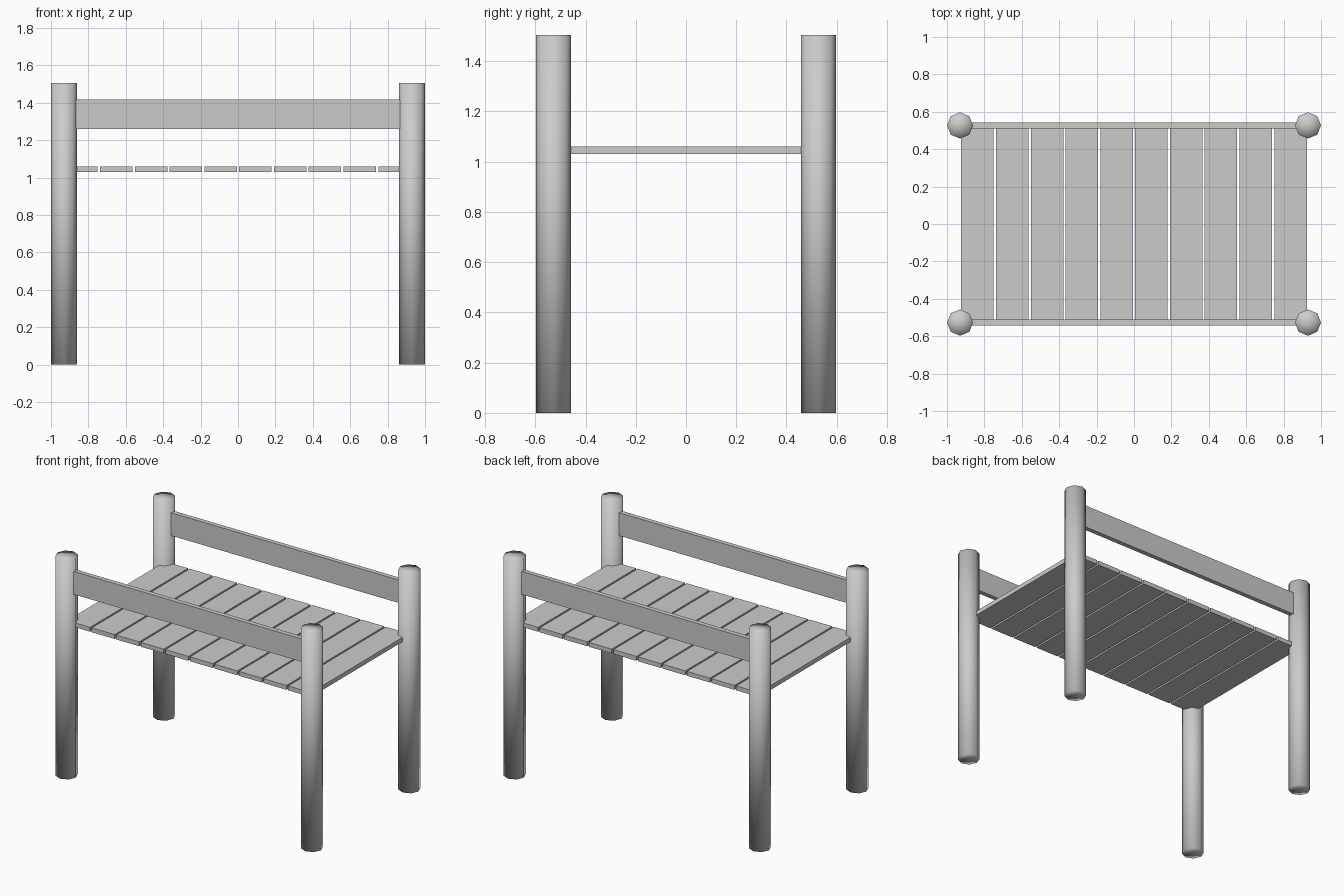
import bpy

if "Cube" in bpy.data.objects:
    bpy.data.objects.remove(bpy.data.objects["Cube"])

POST_X, POST_Y, POST_R, POST_H = 0.93, 0.527, 0.07, 1.505


def box(name, x0, x1, y0, y1, z0, z1):
    bpy.ops.mesh.primitive_cube_add(
        size=1, location=((x0 + x1) / 2, (y0 + y1) / 2, (z0 + z1) / 2))
    ob = bpy.context.object
    ob.name = name
    ob.scale = (x1 - x0, y1 - y0, z1 - z0)
    bpy.ops.object.transform_apply(location=False, rotation=False, scale=True)
    return ob


# Four eight-sided corner posts, smooth shaded over the caps
for sy, depth in ((-1, "front"), (1, "back")):
    for sx, side in ((-1, "left"), (1, "right")):
        bpy.ops.mesh.primitive_cylinder_add(
            vertices=8, radius=POST_R, depth=POST_H, end_fill_type='TRIFAN',
            location=(sx * POST_X, sy * POST_Y, POST_H / 2))
        bpy.context.object.name = f"{depth}_{side}_post"
        bpy.ops.object.shade_smooth()

    # Long side rail between the posts
    y = sy * POST_Y
    box(f"{depth}_rail", -0.92, 0.92, y - 0.016, y + 0.016, 1.26, 1.417)

# Deck of ten planks with narrow gaps
PLANKS, PITCH, GAP = 10, 0.186, 0.012
for i in range(PLANKS):
    x = (i - (PLANKS - 1) / 2) * PITCH
    half = (PITCH - GAP) / 2
    box(f"deck_plank_{i + 1}", x - half, x + half, -0.53, 0.53, 1.03, 1.06)
